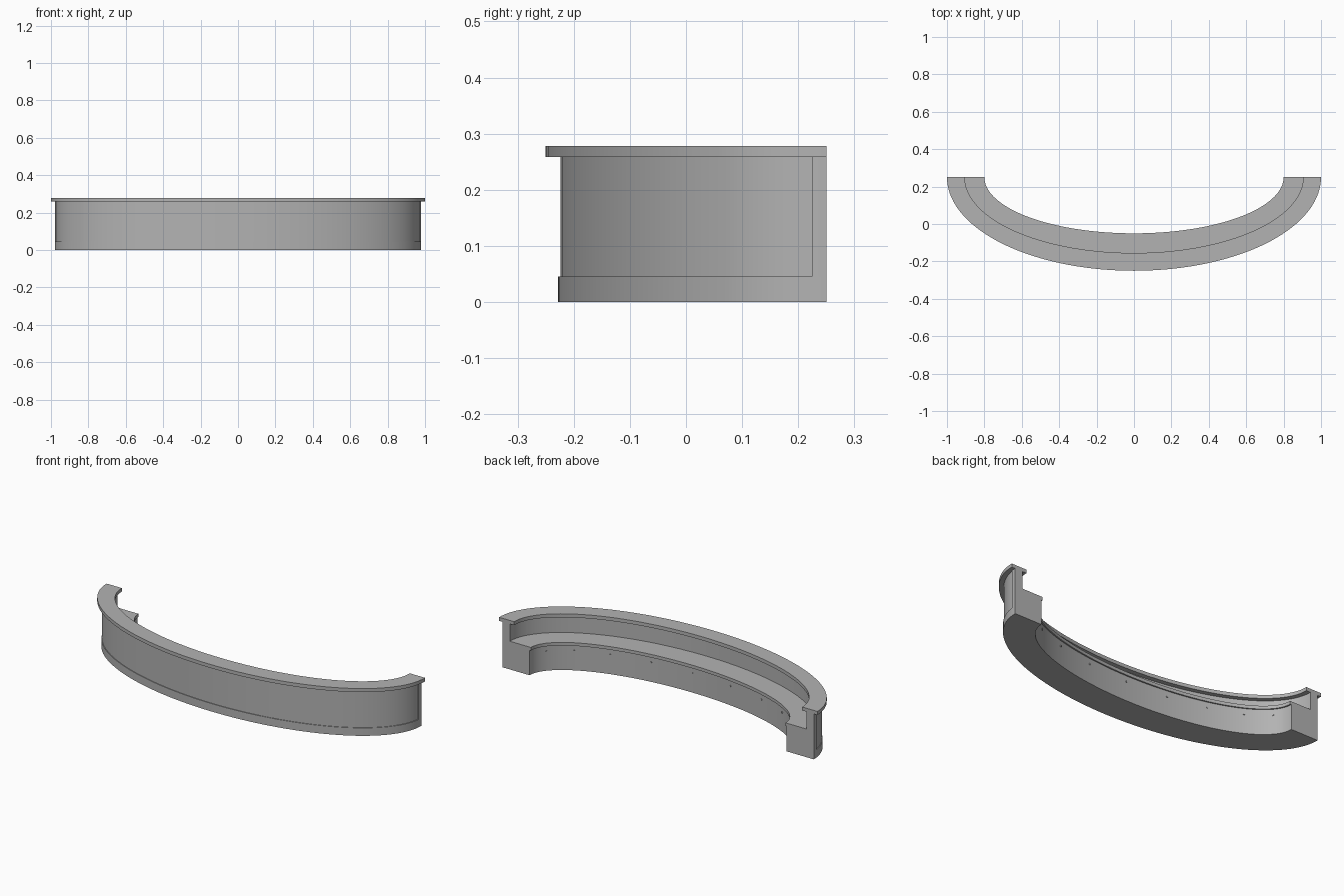
import bpy, bmesh, math
from mathutils import Vector

cube = bpy.data.objects.get("Cube")
if cube:
    bpy.data.objects.remove(cube)

BACK = 0.25  # y of the cut ends of the curved counter


def material(name, value):
    m = bpy.data.materials.new(name)
    m.use_nodes = True
    col = (value, value, value, 1)
    m.diffuse_color = col
    m.node_tree.nodes["Principled BSDF"].inputs["Base Color"].default_value = col
    return m


GREY = material("plain grey", 0.45)


def rim(angle, inset, z):
    """Point on the half ellipse, moved inwards by inset."""
    return Vector(((1 - inset) * math.sin(angle),
                   BACK - (0.5 - inset) * math.cos(angle), z))


def finish(name, bm):
    bmesh.ops.recalc_face_normals(bm, faces=bm.faces)
    mesh = bpy.data.meshes.new(name)
    bm.to_mesh(mesh)
    bm.free()
    mesh.materials.append(GREY)
    ob = bpy.data.objects.new(name, mesh)
    bpy.context.collection.objects.link(ob)
    bpy.ops.object.select_all(action='DESELECT')
    ob.select_set(True)
    bpy.context.view_layer.objects.active = ob
    bpy.ops.object.shade_smooth_by_angle(angle=math.radians(30))
    return ob


def sweep(name, outer, inner, low, high, start=-90, end=90, steps=72):
    """Curved bar with a rectangular section."""
    section = [(outer, low), (inner, low), (inner, high), (outer, high)]
    bm = bmesh.new()
    rings = []
    for i in range(steps + 1):
        a = math.radians(start + (end - start) * i / steps)
        rings.append([bm.verts.new(rim(a, d, z)) for d, z in section])
    for r, s in zip(rings, rings[1:]):
        for k in range(4):
            n = (k + 1) % 4
            bm.faces.new((r[k], r[n], s[n], s[k]))
    bm.faces.new(rings[0])
    bm.faces.new(rings[-1])
    return finish(name, bm)


# Front shell: recessed panel framed by a plinth and two end stiles
sweep("front_panel", 0.026, 0.068, 0.045, 0.258)
sweep("plinth", 0.022, 0.068, 0, 0.045)
for side, s in (("left", 1), ("right", -1)):
    sweep(side + "_end_stile", 0.022, 0.068, 0.045, 0.258, 87 * s, 90 * s, 3)

# Counter ledge, cabinet and work surface behind the shell
sweep("counter_ledge", 0, 0.095, 0.258, 0.278)
sweep("cabinet", 0.068, 0.192, 0, 0.142)
sweep("worktop", 0.068, 0.2, 0.142, 0.16)

# Small round locks along the inner cabinet face
for i in range(-4, 5):
    a = math.radians(18 * i)
    inward = Vector((-0.308 * math.sin(a), 0.808 * math.cos(a), 0)).normalized()
    bm = bmesh.new()
    bmesh.ops.create_cone(bm, cap_ends=True, segments=12, radius1=0.005,
                          radius2=0.005, depth=0.008)
    bm.transform(inward.to_track_quat('Z', 'Y').to_matrix().to_4x4())
    bmesh.ops.translate(bm, verts=bm.verts, vec=rim(a, 0.192, 0.11))
    finish("cabinet_lock_%d" % (i + 5), bm)
